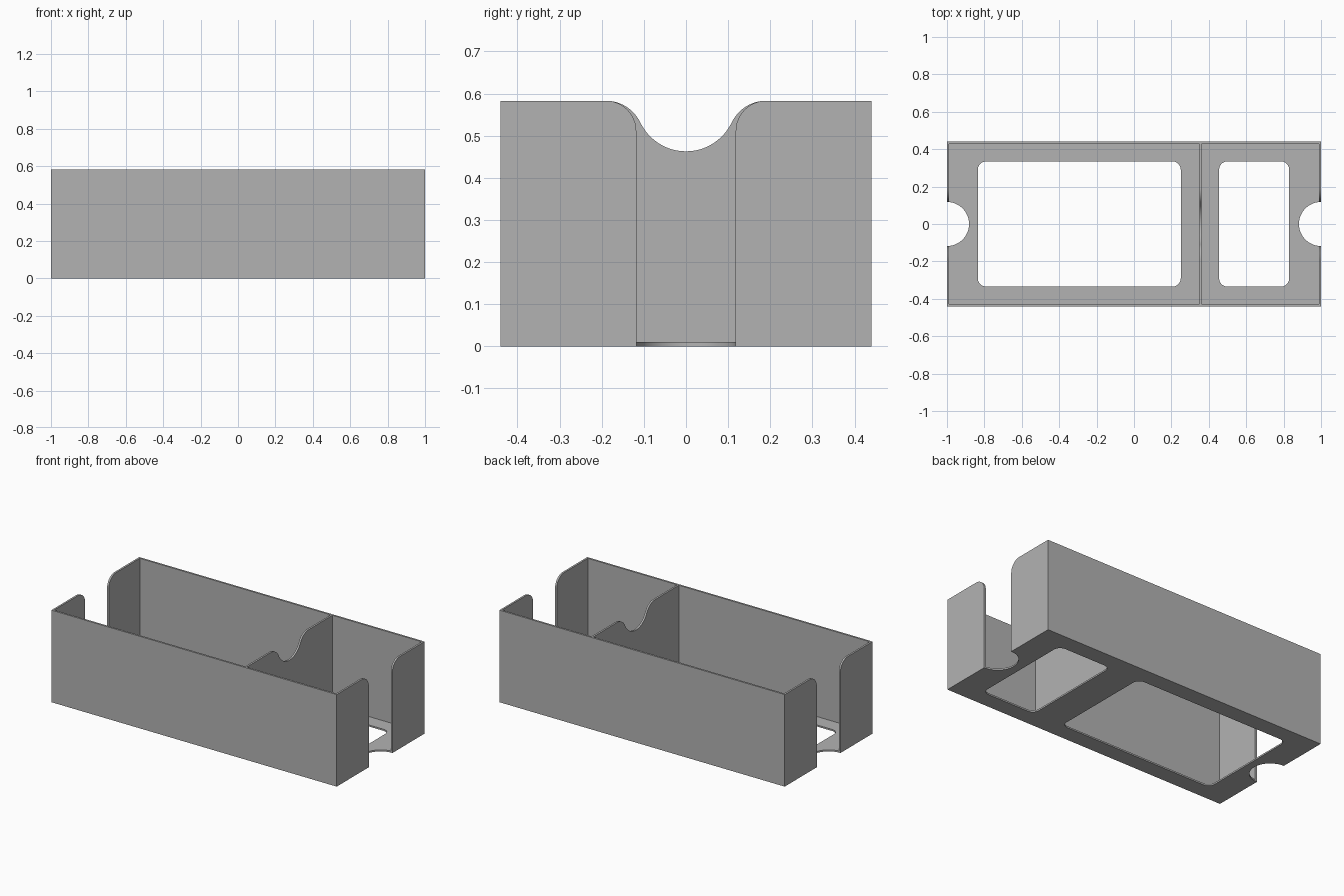
import bpy, bmesh
from math import sin, cos, pi, atan2
from mathutils import Matrix

cube = bpy.data.objects.get("Cube")
if cube:
    bpy.data.objects.remove(cube, do_unlink=True)

W, D, H = 1.0, 0.44, 0.583     # half length, half depth, height
T, FLOOR = 0.012, 0.01         # wall and floor thickness
IN = D - T                     # inner half depth
NOTCH = 0.118                  # half width of the finger slots

grey = bpy.data.materials.new("plain grey")
grey.use_nodes = True
colour = (0.45, 0.45, 0.45, 1)
grey.diffuse_color = colour
grey.node_tree.nodes["Principled BSDF"].inputs["Base Color"].default_value = colour


def arc(cx, cy, r, a, b, n=12):
    return [(cx + r * cos(a + (b - a) * i / n), cy + r * sin(a + (b - a) * i / n))
            for i in range(n + 1)]


def rounded_rect(x0, x1, y0, y1, r):
    corners = [(x1 - r, y1 - r), (x0 + r, y1 - r), (x0 + r, y0 + r), (x1 - r, y0 + r)]
    return [p for i, (x, y) in enumerate(corners)
            for p in arc(x, y, r, i * pi / 2, (i + 1) * pi / 2, 8)]


def panel(name, loops, thickness, matrix):
    """Fill an outline (with optional holes), thicken it and place it."""
    bm = bmesh.new()
    edges = []
    for loop in loops:
        vs = [bm.verts.new((x, y, 0)) for x, y in loop]
        edges += [bm.edges.new((vs[i - 1], vs[i])) for i in range(len(vs))]
    bmesh.ops.triangle_fill(bm, edges=edges, use_beauty=True, use_dissolve=False)
    ext = bmesh.ops.extrude_face_region(bm, geom=bm.faces[:], use_keep_orig=True)
    moved = [g for g in ext["geom"] if isinstance(g, bmesh.types.BMVert)]
    bmesh.ops.translate(bm, verts=moved, vec=(0, 0, thickness))
    bmesh.ops.transform(bm, matrix=matrix, verts=bm.verts[:])
    bmesh.ops.recalc_face_normals(bm, faces=bm.faces[:])
    mesh = bpy.data.meshes.new(name)
    bm.to_mesh(mesh)
    bm.free()
    mesh.materials.append(grey)
    ob = bpy.data.objects.new(name, mesh)
    bpy.context.collection.objects.link(ob)
    bpy.ops.object.select_all(action='DESELECT')
    ob.select_set(True)
    bpy.context.view_layer.objects.active = ob
    bpy.ops.object.shade_smooth_by_angle(angle=pi / 6)


def across(x):
    """Outline (y, z) stands up as a panel facing x."""
    return Matrix(((0, 0, 1, x), (1, 0, 0, 0), (0, 1, 0, 0), (0, 0, 0, 1)))


# Floor with a thumb notch at each end and two windows
outline = (arc(W, 0, NOTCH, 1.5 * pi, pi / 2, 24) + [(W, IN), (-W, IN)]
           + arc(-W, 0, NOTCH, pi / 2, -pi / 2, 24) + [(-W, -IN), (W, -IN)])
windows = [rounded_rect(x0, x1, -0.335, 0.335, 0.045)
           for x0, x1 in ((-0.835, 0.25), (0.455, 0.83))]
panel("floor", [outline] + windows, FLOOR, Matrix())

# Long front and back walls
for name, y in (("front_wall", -D), ("back_wall", IN)):
    rect = [(-W, 0), (W, 0), (W, H), (-W, H)]
    stand = Matrix(((1, 0, 0, 0), (0, 0, 1, y), (0, 1, 0, 0), (0, 0, 0, 1)))
    panel(name, [rect], T, stand)

# End walls, split by a tall slot with rounded upper corners
R = 0.072
for end, x in (("left", W - T), ("right", -W)):
    for side, s in (("front", -1), ("back", 1)):
        half = ([(IN, FLOOR), (IN, H)] + arc(NOTCH + R, H - R, R, pi / 2, pi)
                + [(NOTCH, FLOOR)])
        panel(f"{end}_end_wall_{side}", [[(s * y, z) for y, z in half]], T, across(x))

# Divider with a smooth scooped dip in its top edge
DIP, FILLET, CY = 0.12, 0.09, 0.19
a = atan2(FILLET, CY)          # angle below horizontal where the arcs meet
shoulder = arc(CY, H - FILLET, FILLET, pi / 2, pi - a)
scoop = arc(0, H, DIP, -a, a - pi, 24)
far_side = [(-y, z) for y, z in reversed(shoulder)]
panel("divider", [[(IN, FLOOR), (IN, H)] + shoulder + scoop[1:-1] + far_side
                  + [(-IN, H), (-IN, FLOOR)]], T, across(0.35))
